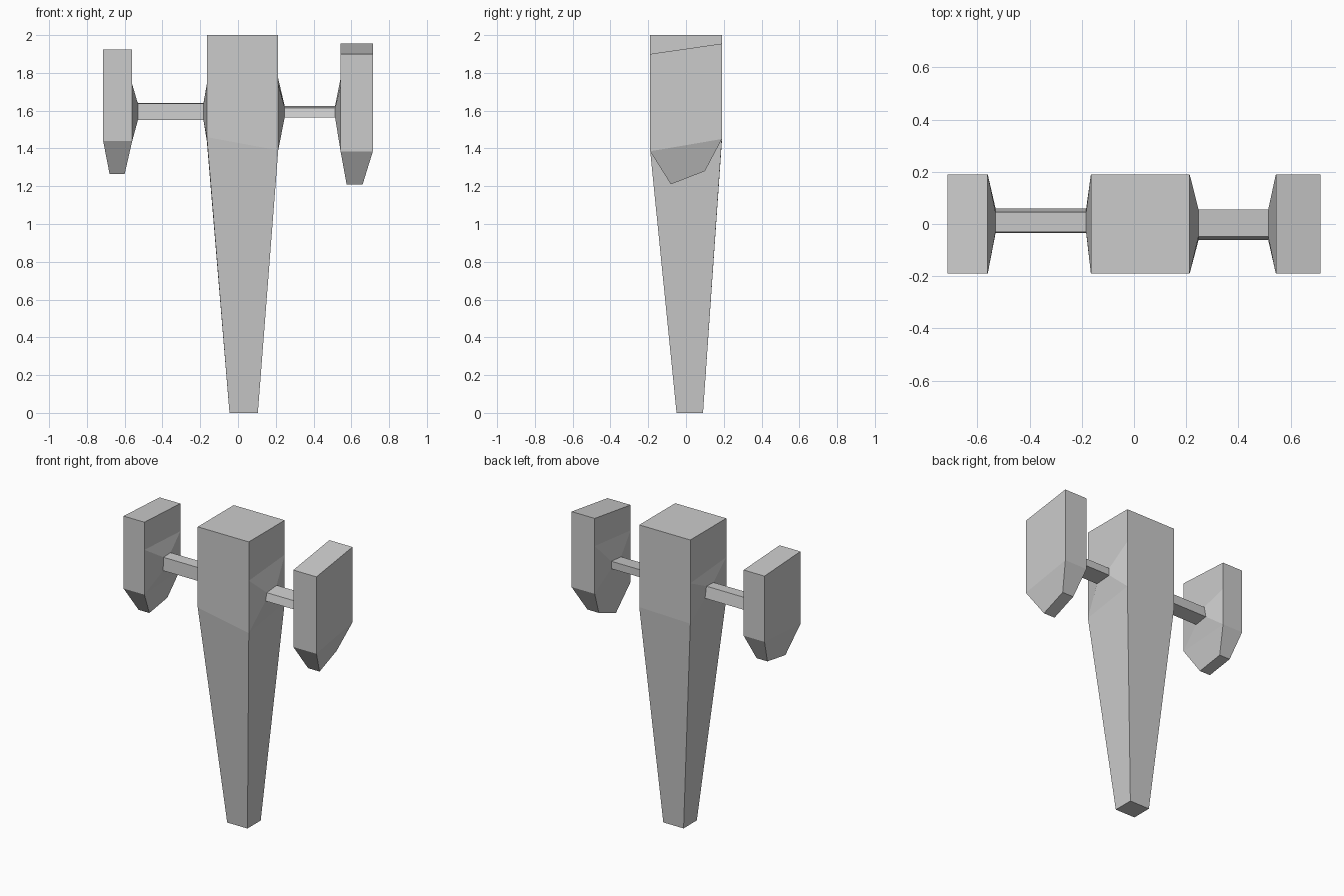
import bpy, bmesh

if "Cube" in bpy.data.objects:
    bpy.data.objects.remove(bpy.data.objects["Cube"])


def loft(name, rings, skip=(), caps=True):
    """Skin four-sided rings; skip holds (level, side) faces left open for the struts."""
    bm = bmesh.new()
    vs = [[bm.verts.new(p) for p in r] for r in rings]
    for i in range(len(vs) - 1):
        for s in range(4):
            if (i, s) not in skip:
                t = (s + 1) % 4
                bm.faces.new((vs[i][s], vs[i][t], vs[i + 1][t], vs[i + 1][s]))
    if caps:
        bm.faces.new(vs[0][::-1])
        bm.faces.new(vs[-1])
    bmesh.ops.recalc_face_normals(bm, faces=bm.faces)
    me = bpy.data.meshes.new(name)
    bm.to_mesh(me)
    bm.free()
    ob = bpy.data.objects.new(name, me)
    bpy.context.collection.objects.link(ob)


def ring(x0, x1, y0, y1, z):
    """Corners front-left, front-right, back-right, back-left with their heights."""
    xy = ((x0, y0), (x1, y0), (x1, y1), (x0, y1))
    return [(x, y, h) for (x, y), h in zip(xy, z)]


def pod_rings(x, tip_x, tip_y, heights):
    """Heights are (front, back) pairs from the tip up to the top."""
    out = []
    for i, (f, b) in enumerate(heights):
        xs, ys = (tip_x, tip_y) if i == 0 else (x, (-.19, .19))
        out.append(ring(*xs, *ys, (f, f, b, b)))
    return out


def side(rings, a, b):
    """Opening on one side, between the two middle rings."""
    return [rings[1][a], rings[2][a], rings[2][b], rings[1][b]]


# Tapered central body
body = [ring(-.045, .105, -.05, .09, (0,) * 4),
        ring(-.165, .213, -.19, .19, (1.46, 1.39, 1.45, 1.44)),
        ring(-.165, .213, -.19, .19, (1.74, 1.74, 1.77, 1.71)),
        ring(-.165, .213, -.19, .19, (2,) * 4)]
loft("body", body, {(1, 1), (1, 3)})

# Side pods with wedge bottoms
right = pod_rings((.543, .714), (.575, .66), (-.08, .10),
                  ((1.21, 1.28), (1.385, 1.45), (1.73, 1.77), (1.90, 1.955)))
left = pod_rings((-.714, -.56), (-.68, -.60), (-.08, .11),
                 ((1.265, 1.295), (1.44, 1.465), (1.74, 1.72), (1.925, 1.905)))
loft("right_pod", right, {(1, 3)})
loft("left_pod", left, {(1, 1)})


# Thin struts flaring out into the body and pods
def strut(name, inner, outer, xs, section):
    mid = [[(x, y, z) for y, z in section] for x in xs]
    loft(name, [inner, *mid, outer], caps=False)


strut("right_strut", side(body, 1, 2), side(right, 0, 3), (.247, .514),
      ((-.062, 1.565), (-.048, 1.615), (.056, 1.625), (.056, 1.575)))
strut("left_strut", side(body, 0, 3), side(left, 1, 2), (-.183, -.53),
      ((-.035, 1.55), (-.03, 1.637), (.045, 1.64), (.06, 1.565)))
